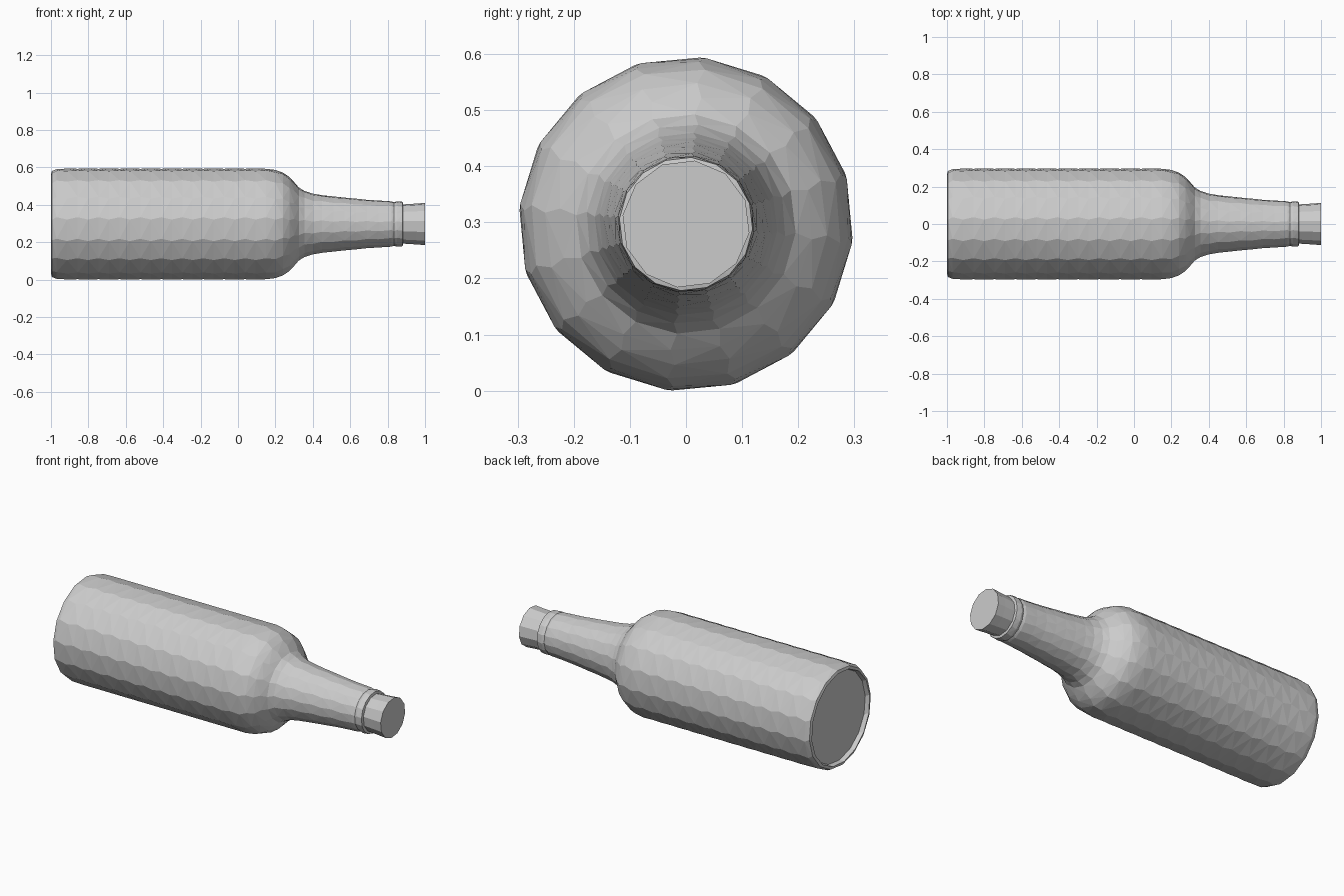
import bpy, bmesh, math

if "Cube" in bpy.data.objects:
    bpy.data.objects.remove(bpy.data.objects["Cube"])

CENTRE_Z = 0.297


def lathe(name, profile, sides, start_deg, twist_deg):
    """Spin (x, radius) points about the x axis with flat triangular facets."""
    bm = bmesh.new()
    rings = []
    for i, (x, r) in enumerate(profile):
        offset = math.radians(start_deg + twist_deg * (-1) ** i)
        rings.append([bm.verts.new((x,
                                    r * math.cos(offset + math.tau * k / sides),
                                    CENTRE_Z + r * math.sin(offset + math.tau * k / sides)))
                      for k in range(sides)])
    for a, b in zip(rings, rings[1:]):
        for k in range(sides):
            n = (k + 1) % sides
            bm.faces.new((a[k], a[n], b[n], b[k]))
    bm.faces.new(rings[0])
    bm.faces.new(rings[-1])
    bmesh.ops.recalc_face_normals(bm, faces=bm.faces[:])
    bmesh.ops.triangulate(bm, faces=[f for f in bm.faces if len(f.verts) == 4])
    mesh = bpy.data.meshes.new(name)
    bm.to_mesh(mesh)
    bm.free()
    obj = bpy.data.objects.new(name, mesh)
    bpy.context.collection.objects.link(obj)
    return obj


# Bottle: recessed base, straight body, rounded shoulder, tapering neck
base = [(-0.975, 0.262), (-1.0, 0.268), (-0.995, 0.284), (-0.97, 0.295)]
body = [(-0.97 + 1.12 * i / 20, 0.2975) for i in range(1, 21)]
shoulder = [(0.20, 0.290), (0.24, 0.277), (0.275, 0.252), (0.30, 0.226),
            (0.325, 0.196), (0.355, 0.178), (0.40, 0.163)]
neck = [(0.45, 0.155), (0.51, 0.148), (0.57, 0.142), (0.63, 0.136),
        (0.69, 0.130), (0.75, 0.126), (0.82, 0.122)]
collar = [(0.835, 0.117), (0.85, 0.122), (0.88, 0.119), (0.883, 0.106)]
lathe("bottle_body", base + body + shoulder + neck + collar, 16, 84.2, 1.2)

# Mouth: slightly flared closed end
lathe("bottle_mouth", [(0.86, 0.104), (0.90, 0.107), (0.95, 0.110), (1.0, 0.114)], 12, 82, 0)
